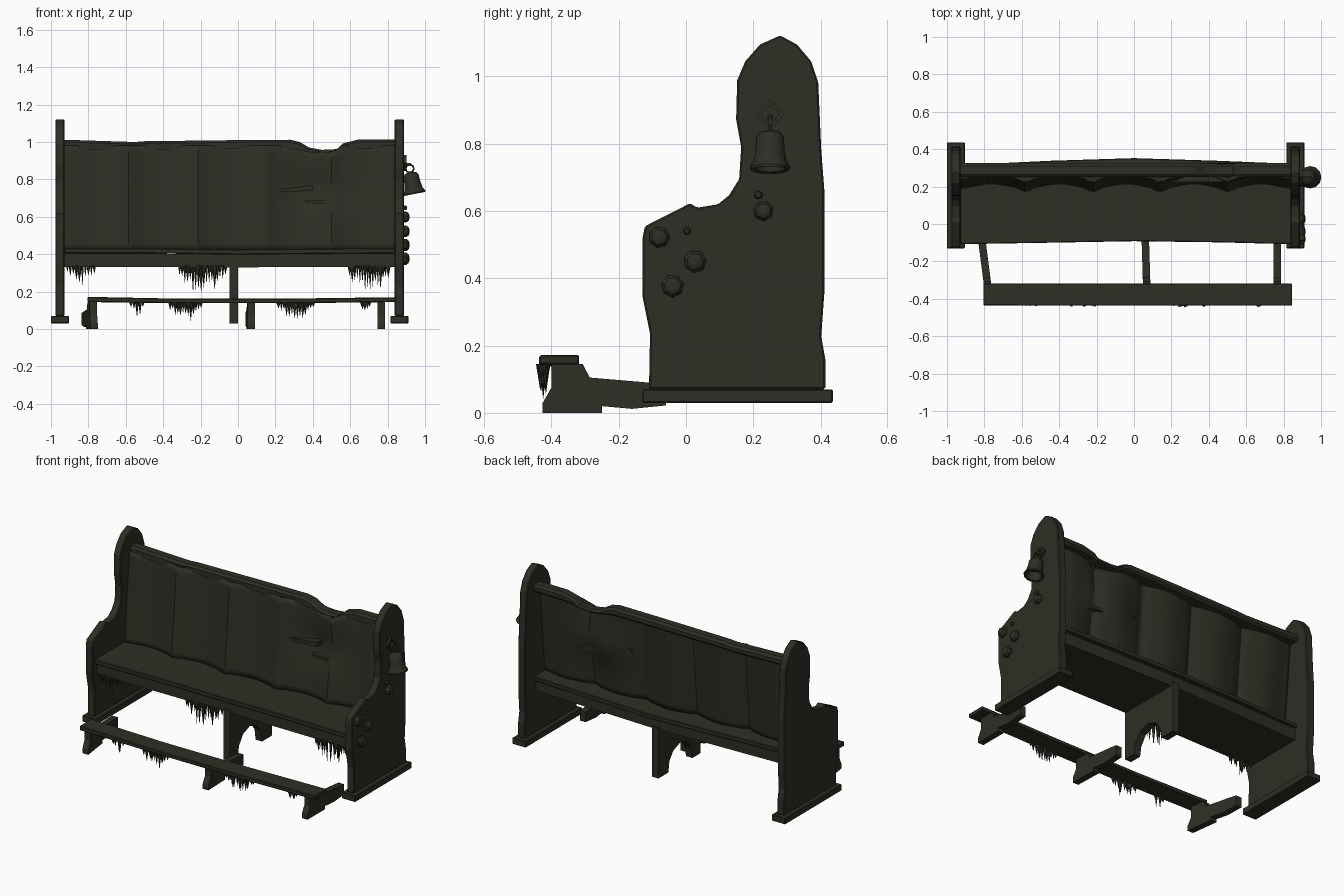
import bpy, bmesh, math, random
from mathutils import Vector, Matrix

if "Cube" in bpy.data.objects:
    bpy.data.objects.remove(bpy.data.objects["Cube"])

random.seed(7)
wood = bpy.data.materials.new("dark olive wood")
wood.diffuse_color = (0.028, 0.027, 0.018, 1)
wood.use_nodes = True
wood.node_tree.nodes["Principled BSDF"].inputs["Base Color"].default_value = wood.diffuse_color


def add(name, bm, bevel=0, smooth=None):
    """Turn a bmesh into an object with the wood colour."""
    bmesh.ops.recalc_face_normals(bm, faces=bm.faces)
    me = bpy.data.meshes.new(name)
    bm.to_mesh(me)
    bm.free()
    ob = bpy.data.objects.new(name, me)
    bpy.context.collection.objects.link(ob)
    me.materials.append(wood)
    if bevel:
        m = ob.modifiers.new("bevel", 'BEVEL')
        m.width, m.segments, m.limit_method = bevel, 1, 'ANGLE'
    if smooth:
        bpy.ops.object.select_all(action='DESELECT')
        ob.select_set(True)
        bpy.context.view_layer.objects.active = ob
        bpy.ops.object.shade_smooth_by_angle(angle=math.radians(smooth))
    return ob


def loft(name, rings, bevel=0, smooth=None):
    """Skin a list of equal closed rings and cap both ends."""
    bm = bmesh.new()
    vs = [[bm.verts.new(p) for p in r] for r in rings]
    n = len(vs[0])
    for a, b in zip(vs, vs[1:]):
        for i in range(n):
            j = (i + 1) % n
            bm.faces.new((a[i], a[j], b[j], b[i]))
    bm.faces.new(vs[0])
    bm.faces.new(vs[-1])
    return add(name, bm, bevel, smooth)


def slab(name, profile, x0, x1, shift=0, bevel=0):
    """Extrude a (y, z) profile along x; shift skews the front end sideways."""
    return loft(name, [[(x + shift * y, y, z) for y, z in profile] for x in (x0, x1)], bevel)


def rect(y0, y1, z0, z1):
    return [(y0, z0), (y1, z0), (y1, z1), (y0, z1)]


def beam(name, stations, bevel=0):
    """Beam along x from (x, y0, y1, z0, z1) stations."""
    return loft(name, [[(s[0], y, z) for y, z in rect(*s[1:])] for s in stations], bevel)


# End panels and their feet
END = [(-.11, .07), (-.107, .235), (-.13, .35), (-.13, .515), (-.122, .555), (.012, .623),
       (.033, .61), (.095, .62), (.128, .647), (.158, .695), (.164, .79), (.149, .872),
       (.152, .988), (.176, 1.045), (.22, 1.095), (.28, 1.122), (.33, 1.095), (.372, 1.045),
       (.393, .982), (.402, .783), (.411, .665), (.411, .353), (.402, .228), (.414, .16),
       (.414, .07)]
for side, x in (("left", -.952), ("right", .863)):
    slab(side + "_end_panel", END, x - .025, x + .025, bevel=.005)
    slab(side + "_foot", rect(-.13, .437, .03, .07), x - .048, x + .048, bevel=.004)

# Seat plank, warped, with the box board under it
beam("seat", [(-.93, -.108, .315, .405, .432), (-.45, -.1, .338, .404, .431), (0, -.092, .352, .398, .425),
              (.45, -.098, .338, .402, .43), (.845, -.108, .322, .405, .432)], .004)
beam("seat_box", [(-.93, -.085, .3, .332, .406), (0, -.075, .325, .33, .4), (.845, -.085, .3, .332, .406)])

# Arched centre support
slab("centre_support", [(-.08, .35), (-.08, .03), (0, .03), (.01, .09), (.05, .15), (.12, .175),
                        (.19, .15), (.23, .1), (.24, .03), (.34, .03), (.34, .35)], -.045, 0)

# Back board: leaning sheet with raised stiles and a stove-in dent
STILES = [-.58, -.22, .14, .5]


def notch(x):
    """Depth of the broken gap in the top edge."""
    return max(0, min(1, (x - .3) / .1, (.56 - x) / .06))


bm = bmesh.new()
NX, NZ = 72, 16
grid = []
for i in range(NX + 1):
    x = -.93 + 1.775 * i / NX
    col = []
    for k in range(NZ + 1):
        t = k / NZ
        z = .425 + t * (.555 - .035 * notch(x))
        u = min(abs(x - s) for s in STILES)
        y = .212 + .05 * t - .018 * math.exp(-(u / .03) ** 2)
        y += .012 * math.cos((x + .58) / .36 * math.pi * 2 + math.pi)
        y += .035 * math.exp(-((x - .42) / .16) ** 2 - ((z - .74) / .12) ** 2)
        col.append(bm.verts.new((x, y, z)))
    grid.append(col)
for a, b in zip(grid, grid[1:]):
    for k in range(NZ):
        bm.faces.new((a[k], b[k], b[k + 1], a[k + 1]))
back = add("back_board", bm, smooth=40)
m = back.modifiers.new("thickness", 'SOLIDIFY')
m.thickness, m.offset = .022, 0

# Splintered boards at the dent
for i, (x0, x1, z, w, tilt) in enumerate([(.2, .4, .73, .03, .01), (.36, .54, .675, .025, -.015)]):
    loft("splinter_%d" % i, [[(x0, .225, z), (x0, .26, z), (x0, .26, z + w * .5), (x0, .225, z + w * .5)],
                             [(x1, .225, z + tilt), (x1, .27, z + tilt),
                              (x1, .27, z + tilt + w), (x1, .225, z + tilt + w)]])

# Top rail with the broken gap
rings = []
for x, top, low in [(-.93, 1.012, .962), (-.62, 1.002, .955), (-.55, 1.0, .955), (-.5, 1.004, .957), (0, 1.01, .962),
                    (.28, 1.012, .962), (.33, 1.0, .955), (.38, .97, .945), (.45, .958, .94),
                    (.53, .962, .945), (.56, .992, .955), (.64, 1.012, .962), (.845, 1.014, .965)]:
    c = .012
    rings.append([(x, .25, low), (x, .315, low), (x, .325, low + c), (x, .325, top - c),
                  (x, .31, top), (x, .265, top), (x, .25, top - c)])
loft("top_rail", rings)

# Kneeler plank and its legs
beam("kneeler", [(-.805, -.435, -.318, .144, .172), (-.3, -.437, -.318, .138, .162),
                 (.3, -.437, -.318, .138, .163), (.845, -.437, -.318, .144, .17)], .004)
LEG = [(-.426, 0), (-.426, .03), (-.4, .075), (-.4, .145), (-.307, .145), (-.286, .105), (-.11, .09),
       (-.06, .085), (-.06, .022), (-.16, .012), (-.25, .02), (-.25, 0)]
slab("left_kneeler_leg", LEG, -.845, -.805, shift=-.13)
slab("middle_kneeler_leg", LEG, .038, .078, shift=-.03)
slab("right_kneeler_leg", LEG, .745, .785)

# Hanging drips, in clusters: x0, x1, y, top z, longest length, count
CLUSTERS = {
    "seat_drips_left": (-.92, -.76, -.075, .34, .11, 10),
    "seat_drips_middle": (-.32, -.06, -.072, .34, .17, 18),
    "seat_drips_right": (.59, .81, -.075, .34, .17, 16),
    "kneeler_drips_1": (-.58, -.5, -.425, .145, .08, 5),
    "kneeler_drips_2": (-.37, -.19, -.425, .145, .11, 13),
    "kneeler_drips_3": (.21, .41, -.425, .145, .11, 14),
    "kneeler_drips_4": (.66, .71, -.425, .145, .07, 4),
}
for name, (x0, x1, y, z, length, n) in CLUSTERS.items():
    bm = bmesh.new()
    for i in range(n):
        f = (i + .5) / n
        h = length * (.35 + .65 * math.sin(f * math.pi)) * random.uniform(.5, 1.02)
        r = random.uniform(.007, .015)
        pos = Vector((x0 + (x1 - x0) * f, y + random.uniform(-.01, .01), z - h / 2))
        mat = Matrix.Translation(pos) @ Matrix.Rotation(random.uniform(0, 3), 4, 'Z')
        bmesh.ops.create_cone(bm, cap_ends=True, segments=5, radius1=.0005, radius2=r, depth=h, matrix=mat)
    add(name, bm)

# Round growths on the outside of the right end panel
for i, (y, z, r) in enumerate([(-.08, .522, .032), (.027, .45, .034), (-.04, .377, .034),
                               (.23, .6, .03), (.215, .648, .013), (.003, .54, .011)]):
    ring = []
    for dx, k in ((-.005, 1), (.012, 1), (.024, .72), (.028, .35)):
        if r < .02:
            dx *= .6
        ring.append([(.888 + dx, y + r * k * math.cos(a * math.pi / 3.5 + i), z + r * k * math.sin(a * math.pi / 3.5 + i))
                     for a in range(7)])
    loft("growth_%d" % i, ring)

# Bell, tilted outwards, with bracket and hanging ring
tilt = Matrix.Translation((.922, .25, .835)) @ Matrix.Rotation(math.radians(-11), 4, 'Y')
BELL = [(.012, .004), (.032, -.003), (.041, -.015), (.043, -.05), (.048, -.085), (.06, -.108), (.058, -.115),
        (.045, -.112), (.036, -.06)]
loft("bell", [[tilt @ Vector((r * math.cos(a * math.pi / 6), r * math.sin(a * math.pi / 6), z)) for a in range(12)]
              for r, z in BELL], smooth=35)


def hoop(name, centre, u, v, major, minor, n):
    """Ring of square section in the plane of u and v."""
    u, v = Vector(u), Vector(v)
    w = u.cross(v)
    bm = bmesh.new()
    rows = []
    for i in range(n):
        d = u * math.cos(2 * math.pi * i / n) + v * math.sin(2 * math.pi * i / n)
        rows.append([bm.verts.new(Vector(centre) + d * (major + a * minor) + w * (b * minor))
                     for a, b in ((-1, -1), (1, -1), (1, 1), (-1, 1))])
    for i in range(n):
        a, b = rows[i], rows[(i + 1) % n]
        for k in range(4):
            bm.faces.new((a[k], a[(k + 1) % 4], b[(k + 1) % 4], b[k]))
    add(name, bm)


hoop("bell_bracket", (.892, .25, .887), (0, 1, 0), (0, 0, 1), .035, .008, 4)
hoop("bell_ring", (.918, .25, .858), (1, 0, 0), (0, 0, 1), .022, .005, 8)
slab("bell_hook", rect(.243, .257, .872, .888), .88, .925)
